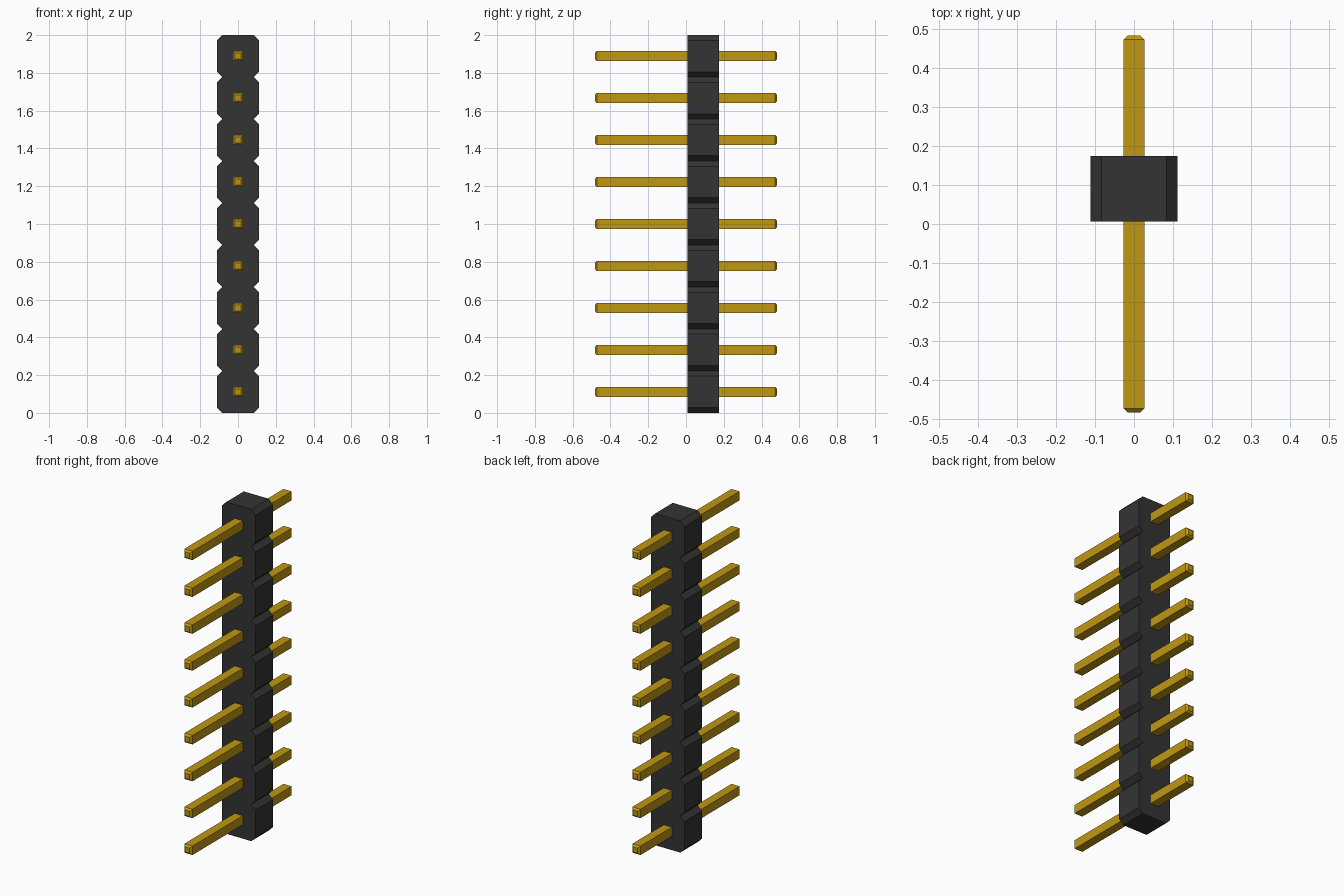
import bpy, bmesh

cube = bpy.data.objects.get("Cube")
if cube:
    bpy.data.objects.remove(cube, do_unlink=True)

COUNT = 9
PITCH = 2.0 / COUNT
HALF = PITCH / 2            # half width of the housing
CUT = 0.028                 # corner chamfer of each housing segment
BODY_Y = (0.007, 0.174)
PIN_END, PIN_R, TIP_R, TIP_LEN = 0.483, 0.027, 0.016, 0.011


def material(name, rgb, metallic=0.0, roughness=0.6):
    mat = bpy.data.materials.new(name)
    mat.use_nodes = True
    mat.diffuse_color = (*rgb, 1)
    bsdf = next(n for n in mat.node_tree.nodes if n.type == 'BSDF_PRINCIPLED')
    bsdf.inputs["Base Color"].default_value = (*rgb, 1)
    bsdf.inputs["Metallic"].default_value = metallic
    bsdf.inputs["Roughness"].default_value = roughness
    return mat


def loft(name, rings, mat):
    """Bridge a list of equal-length point rings and cap both ends."""
    bm = bmesh.new()
    loops = [[bm.verts.new(p) for p in ring] for ring in rings]
    n = len(loops[0])
    for a, b in zip(loops, loops[1:]):
        for i in range(n):
            j = (i + 1) % n
            bm.faces.new((a[i], a[j], b[j], b[i]))
    bm.faces.new(loops[0])
    bm.faces.new(loops[-1])
    bmesh.ops.recalc_face_normals(bm, faces=bm.faces)
    mesh = bpy.data.meshes.new(name)
    bm.to_mesh(mesh)
    bm.free()
    mesh.materials.append(mat)
    obj = bpy.data.objects.new(name, mesh)
    bpy.context.collection.objects.link(obj)
    return obj


black = material("black_plastic", (0.034, 0.034, 0.034))
gold = material("gold_metal", (0.53, 0.31, 0.006))

# Housing: notched outline, one octagonal segment per pin, extruded along y
right_side = [(HALF - CUT, 0)]
for i in range(COUNT):
    z = i * PITCH
    right_side += [(HALF, z + CUT), (HALF, z + PITCH - CUT), (HALF - CUT, z + PITCH)]
outline = right_side + [(-x, z) for x, z in reversed(right_side)]
loft("housing", [[(x, y, z) for x, z in outline] for y in BODY_Y], black)


# Pins: square bars with chamfered tips
def square(y, r, z):
    return [(-r, y, z - r), (r, y, z - r), (r, y, z + r), (-r, y, z + r)]


SECTIONS = [(-PIN_END, TIP_R), (-PIN_END + TIP_LEN, PIN_R),
            (PIN_END - TIP_LEN, PIN_R), (PIN_END, TIP_R)]
for i in range(COUNT):
    zc = (i + 0.5) * PITCH
    loft(f"pin_{i + 1}", [square(y, r, zc) for y, r in SECTIONS], gold)
